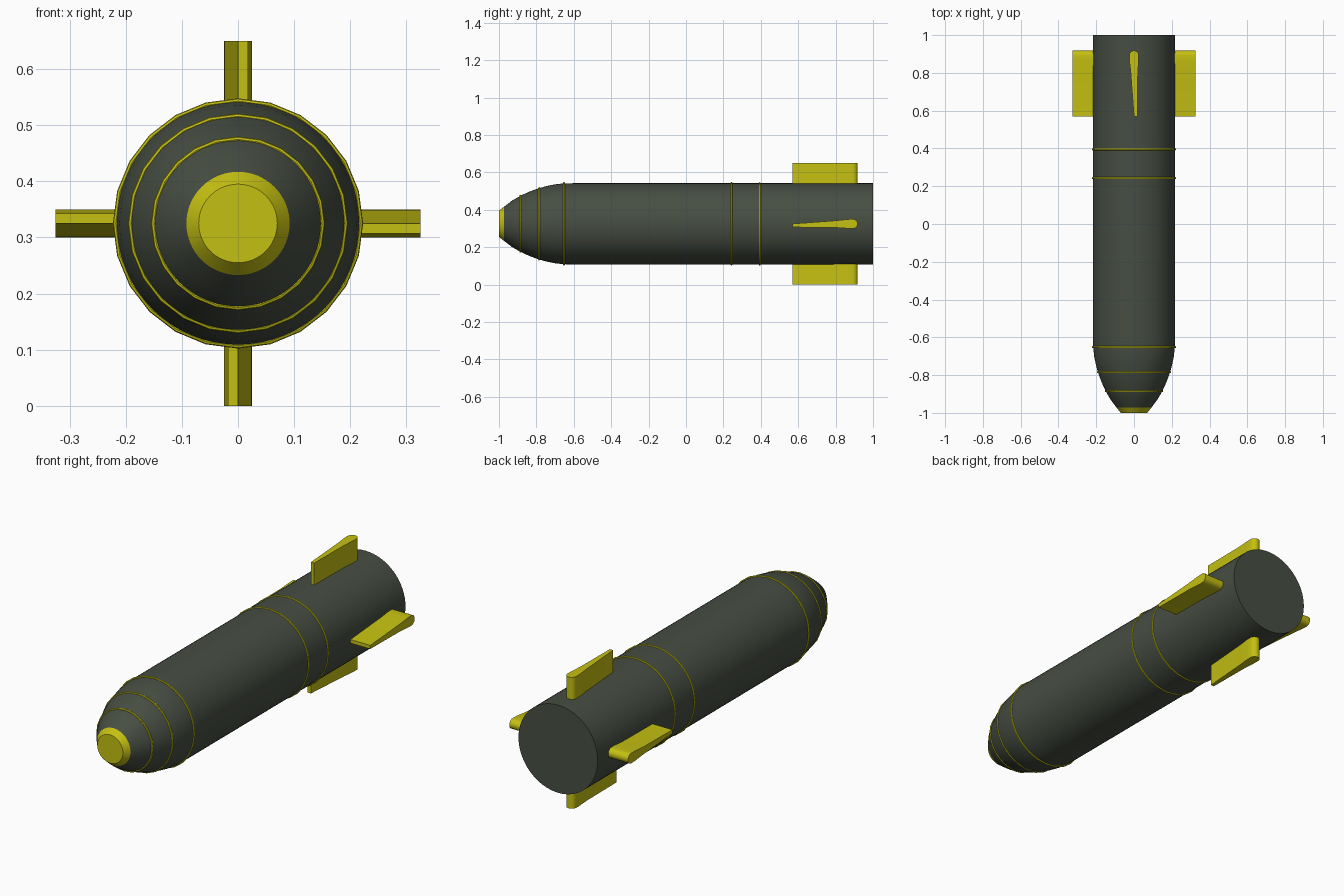
import bpy, bmesh, math
from mathutils import Matrix, Vector

if "Cube" in bpy.data.objects:
    bpy.data.objects.remove(bpy.data.objects["Cube"])

AXIS_Z = 0.325   # height of the body's centre line


def material(name, rgb):
    m = bpy.data.materials.new(name)
    m.diffuse_color = (*rgb, 1)
    m.use_nodes = True
    m.node_tree.nodes["Principled BSDF"].inputs["Base Color"].default_value = m.diffuse_color
    return m


GREEN = material("dark olive grey", (0.062, 0.076, 0.055))
YELLOW = material("yellow", (0.56, 0.53, 0.006))


def add_object(name, bm, mat, angle=30):
    bmesh.ops.recalc_face_normals(bm, faces=bm.faces)
    me = bpy.data.meshes.new(name)
    bm.to_mesh(me)
    bm.free()
    me.materials.append(mat)
    ob = bpy.data.objects.new(name, me)
    bpy.context.collection.objects.link(ob)
    ob.location.z = AXIS_Z
    bpy.ops.object.select_all(action='DESELECT')
    ob.select_set(True)
    bpy.context.view_layer.objects.active = ob
    bpy.ops.object.shade_smooth_by_angle(angle=math.radians(angle))
    return ob


def lathe(name, profile, mat, sides=64, closed=False):
    """Revolve (y, radius) points round the y axis; open profiles get end caps."""
    bm = bmesh.new()
    rings = []
    for y, r in profile:
        rings.append([bm.verts.new((r * math.sin(a), y, r * math.cos(a)))
                      for a in (math.tau * i / sides for i in range(sides))])
    pairs = list(zip(rings, rings[1:]))
    if closed:
        pairs.append((rings[-1], rings[0]))
    for a, b in pairs:
        for i in range(sides):
            j = (i + 1) % sides
            bm.faces.new((a[i], a[j], b[j], b[i]))
    if not closed:
        bm.faces.new(rings[0])
        bm.faces.new(rings[-1])
    return add_object(name, bm, mat)


# Body with rounded nose, and the yellow nose cap
lathe("body", [(-0.972, 0.092), (-0.93, 0.124), (-0.885, 0.150), (-0.835, 0.173),
               (-0.785, 0.191), (-0.74, 0.203), (-0.70, 0.211), (-0.655, 0.216),
               (-0.60, 0.217), (1.0, 0.217)], GREEN)
lathe("nose_cap", [(-1.0, 0.070), (-0.972, 0.092)], YELLOW)

# Thin 24-sided bands
for n, (y, r) in enumerate([(-0.885, 0.150), (-0.785, 0.191), (-0.652, 0.218),
                            (0.243, 0.218), (0.395, 0.218)]):
    tube = [(y + 0.005 * math.cos(math.tau * k / 8), r + 0.005 * math.sin(math.tau * k / 8))
            for k in range(8)]
    lathe(f"band_{n + 1}", tube, YELLOW, sides=24, closed=True)

# Fin section (x, y): thin leading edge, fat rounded trailing edge
section = [(0.0, 0.57), (0.018, 0.57), (0.020, 0.80), (0.025, 0.87)]
section += [(0.025 * math.cos(a), 0.892 + 0.026 * math.sin(a))
            for a in (math.pi * k / 10 for k in range(11))]
section += [(-0.024, 0.86), (-0.018, 0.81)]
for n, side in enumerate(["top", "right", "bottom", "left"]):
    bm = bmesh.new()
    face = bm.faces.new([bm.verts.new((x, y, 0.20)) for x, y in section])
    ext = bmesh.ops.extrude_face_region(bm, geom=[face], use_keep_orig=True)
    bmesh.ops.translate(bm, vec=Vector((0, 0, 0.125)),
                        verts=[v for v in ext["geom"] if isinstance(v, bmesh.types.BMVert)])
    bm.transform(Matrix.Rotation(n * math.pi / 2, 4, 'Y'))
    add_object(f"fin_{side}", bm, YELLOW)
